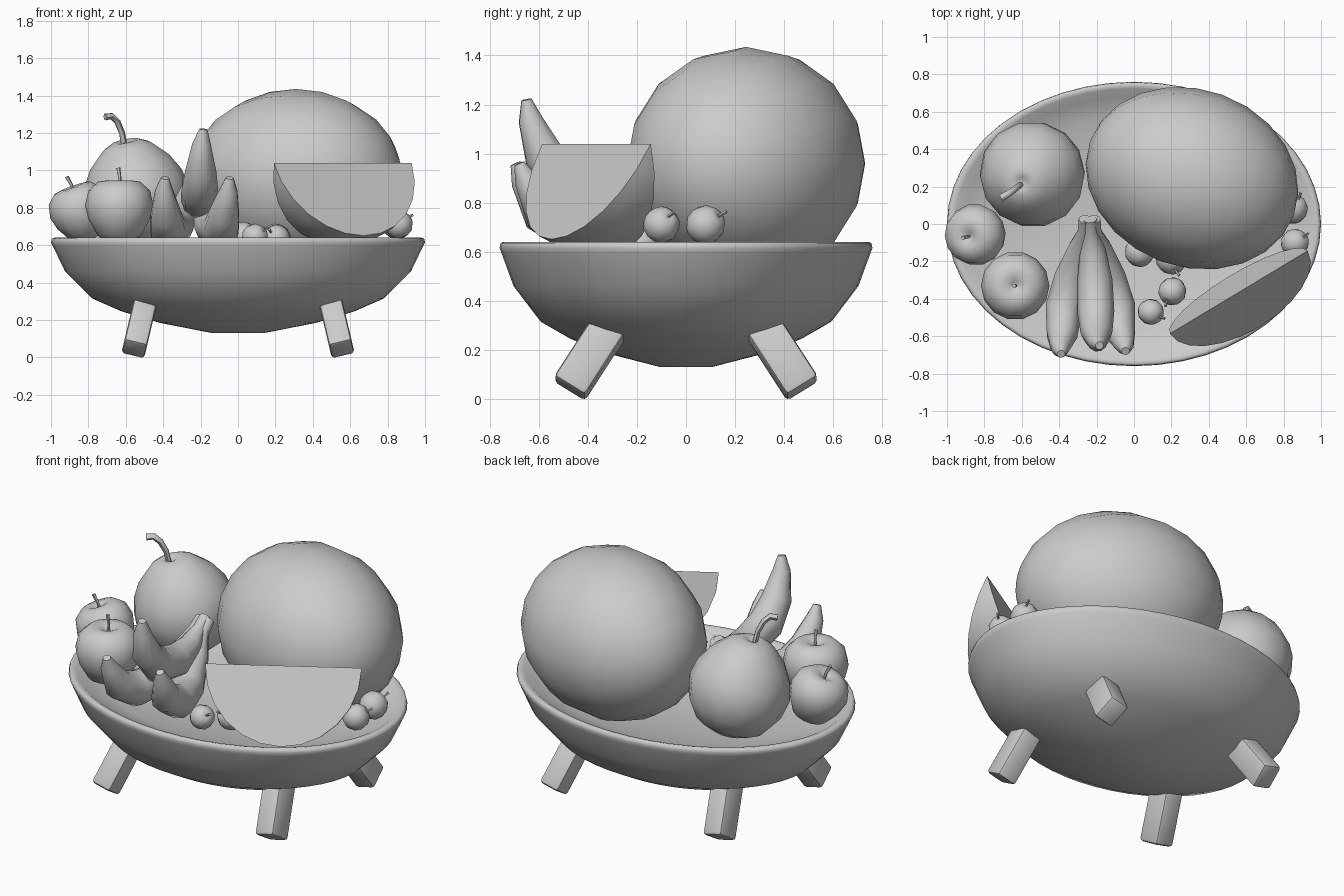
import bpy, bmesh, math
from mathutils import Vector, Matrix, Euler

if "Cube" in bpy.data.objects:
    bpy.data.objects.remove(bpy.data.objects["Cube"])


def finish(name, bm, angle=50):
    bmesh.ops.recalc_face_normals(bm, faces=bm.faces)
    me = bpy.data.meshes.new(name)
    bm.to_mesh(me)
    bm.free()
    ob = bpy.data.objects.new(name, me)
    bpy.context.collection.objects.link(ob)
    bpy.ops.object.select_all(action='DESELECT')
    ob.select_set(True)
    bpy.context.view_layer.objects.active = ob
    bpy.ops.object.shade_smooth_by_angle(angle=math.radians(angle))
    return ob


def place(loc, rot=(0, 0, 0), scale=(1, 1, 1)):
    r = Euler([math.radians(a) for a in rot])
    return Matrix.LocRotScale(Vector(loc), r, Vector(scale))


def skin(bm, rings):
    # join successive closed rings; single-vertex rings become poles
    for a, b in zip(rings, rings[1:]):
        n = max(len(a), len(b))
        for i in range(n):
            j = (i + 1) % n
            if len(a) == 1:
                bm.faces.new((a[0], b[j], b[i]))
            elif len(b) == 1:
                bm.faces.new((a[i], a[j], b[0]))
            else:
                bm.faces.new((a[i], a[j], b[j], b[i]))


def lathe(name, profile, seg, mat, angle=60):
    bm = bmesh.new()
    rings = []
    for r, z in profile:
        k = 1 if r == 0 else seg
        rings.append([bm.verts.new(mat @ Vector((r * math.cos(2 * math.pi * i / seg),
                                                 r * math.sin(2 * math.pi * i / seg), z)))
                      for i in range(k)])
    skin(bm, rings)
    return finish(name, bm, angle)


def tube(name, path, radii, sides, mat=Matrix()):
    bm = bmesh.new()
    pts = [mat @ Vector(p) for p in path]
    rings = []
    side = Vector((1, 0.03, 0.02))
    for i, p in enumerate(pts):
        t = (pts[min(i + 1, len(pts) - 1)] - pts[max(i - 1, 0)]).normalized()
        u = (side - t * side.dot(t)).normalized()
        v = t.cross(u)
        side = u
        rings.append([bm.verts.new(p + radii[i] * (u * math.cos(2 * math.pi * k / sides)
                                                   + v * math.sin(2 * math.pi * k / sides)))
                      for k in range(sides)])
    skin(bm, rings)
    bm.faces.new(rings[0])
    bm.faces.new(rings[-1])
    return finish(name, bm, 60)


# Oval bowl: outer shell, rounded rim, shallow inside
lathe("bowl", [(0, .13), (.14, .13), (.42, .185), (.62, .245), (.78, .315), (.925, .46),
               (.99, .595), (1, .615), (.995, .635), (.98, .64), (.955, .635),
               (.9, .6), (.75, .56), (.5, .525), (.25, .5), (0, .49)],
      48, place((0, 0, 0), scale=(1, .76, 1)))

# Four splayed legs
for sx in (-1, 1):
    for sy in (-1, 1):
        top, foot = Vector((sx * .495, sy * .31, .29)), Vector((sx * .555, sy * .475, .035))
        axis = (top - foot).normalized()
        y = (Vector((0, 1, 0)) - axis * axis.y).normalized()
        x = y.cross(axis)
        rot = Matrix((x, y, axis)).transposed().to_4x4()
        bm = bmesh.new()
        bmesh.ops.create_cube(bm, size=1, matrix=Matrix.Translation((top + foot) / 2) @ rot
                              @ Matrix.Diagonal((.125, .15, (top - foot).length, 1)))
        bmesh.ops.bevel(bm, geom=bm.edges[:], offset=.018, segments=2, affect='EDGES', profile=.5)
        low = min(v.co.z for v in bm.verts)
        bmesh.ops.translate(bm, verts=bm.verts, vec=(0, 0, -low))
        finish(("front" if sy < 0 else "back") + ("_left" if sx < 0 else "_right") + "_leg", bm, 40)

# Large melon lying on its side
bm = bmesh.new()
bmesh.ops.create_uvsphere(bm, u_segments=16, v_segments=12, radius=1,
                          matrix=place((.31, .245, .96), (0, 0, -20), (.58, .475, .475))
                          @ Matrix.Rotation(math.pi / 2, 4, 'Y'))
finish("large_melon", bm, 60)

# Melon slice: half disc swept around its straight top edge
bm = bmesh.new()
mat = place((.56, -.365, 1.04), (0, 0, 31))
N, M = 12, 4
ends = [bm.verts.new(mat @ Vector((s * .43, 0, 0))) for s in (1, -1)]
arcs = []
for j in range(M + 1):
    a = math.radians(29 - 42 * j / M)
    arcs.append([ends[0]] + [bm.verts.new(mat @ Vector((
        .43 * math.cos(math.pi * i / N),
        -.445 * math.sin(math.pi * i / N) * math.sin(a),
        -.445 * math.sin(math.pi * i / N) * math.cos(a)))) for i in range(1, N)] + [ends[1]])
for a, b in zip(arcs, arcs[1:]):
    for i in range(N):
        vs = list(dict.fromkeys((a[i], a[i + 1], b[i + 1], b[i])))
        bm.faces.new(vs)
bm.faces.new(arcs[0])
bm.faces.new(arcs[-1])
finish("melon_slice", bm, 35)

# Pear with a hooked stem
lathe("pear", [(0, -.27), (.1, -.265), (.2, -.21), (.265, -.11), (.285, 0), (.265, .09),
               (.215, .18), (.13, .265), (.07, .295), (.03, .29), (0, .27)],
      14, place((-.545, .265, .87), (9, -11, 0)))
tube("pear_stem", [(-.605, .21, 1.12), (-.62, .2, 1.2), (-.645, .18, 1.26),
                   (-.675, .16, 1.29), (-.71, .14, 1.285)], [.016, .016, .017, .018, .019], 6)

# Apples
apple = [(0, -.82), (.3, -.9), (.62, -.75), (.9, -.25), (1, .15), (.9, .58),
         (.62, .84), (.35, .88), (.12, .78), (0, .7)]
for i, (loc, rot, s) in enumerate([((-.635, -.33, .785), (0, 0, 0), .183),
                                   ((-.84, -.055, .775), (5, -20, 0), .165)]):
    m = place(loc, rot, (s, s, s))
    lathe(f"apple_{i + 1}", apple, 14, m)
    tube(f"apple_{i + 1}_stem", [(0, 0, .65), (.02, 0, .95), (-.03, 0, 1.25)],
         [.008, .008, .011], 6, m)

# Bunch of three bananas, joined at the back and curling up at the front
girth = [.036, .036, .068, .095, .1, .085, .05, .022]
lower = [(-.26, .025, .96), (-.265, -.04, .91), (-.285, -.13, .81), (-.33, -.28, .70),
         (-.375, -.45, .685), (-.385, -.59, .76), (-.395, -.665, .89), (-.39, -.695, .96)]
middle = [(-.235, .025, .97), (-.23, -.04, .93), (-.22, -.14, .87), (-.21, -.3, .84),
          (-.205, -.47, .88), (-.2, -.58, .99), (-.195, -.635, 1.14), (-.185, -.65, 1.22)]
right = [(-.215, .025, .96), (-.21, -.04, .91), (-.185, -.13, .81), (-.14, -.28, .70),
         (-.09, -.45, .685), (-.075, -.58, .76), (-.05, -.65, .89), (-.045, -.68, .96)]
for name, path in (("left", lower), ("middle", middle), ("right", right)):
    tube(name + "_banana", path, girth, 10)

# Small round fruits tucked around the melon
small = [(.09, -.47, .645, .07, 60), (.205, -.36, .635, .075, -30), (.03, -.15, .645, .08, 200),
         (.2, -.185, .63, .085, 20), (.86, -.1, .71, .075, 120), (.85, .08, .71, .08, 150)]
for i, (x, y, z, r, turn) in enumerate(small):
    m = place((x, y, z), (60, 0, turn), (r, r, r))
    lathe(f"small_fruit_{i + 1}", [(0, -1), (.5, -.87), (.87, -.5), (1, 0), (.87, .5),
                                   (.5, .87), (.15, .93), (0, .85)], 12, m)
    tube(f"small_fruit_{i + 1}_stem", [(0, 0, .8), (.03, 0, 1.1), (.1, 0, 1.35)],
         [.006, .006, .008], 5, m)
